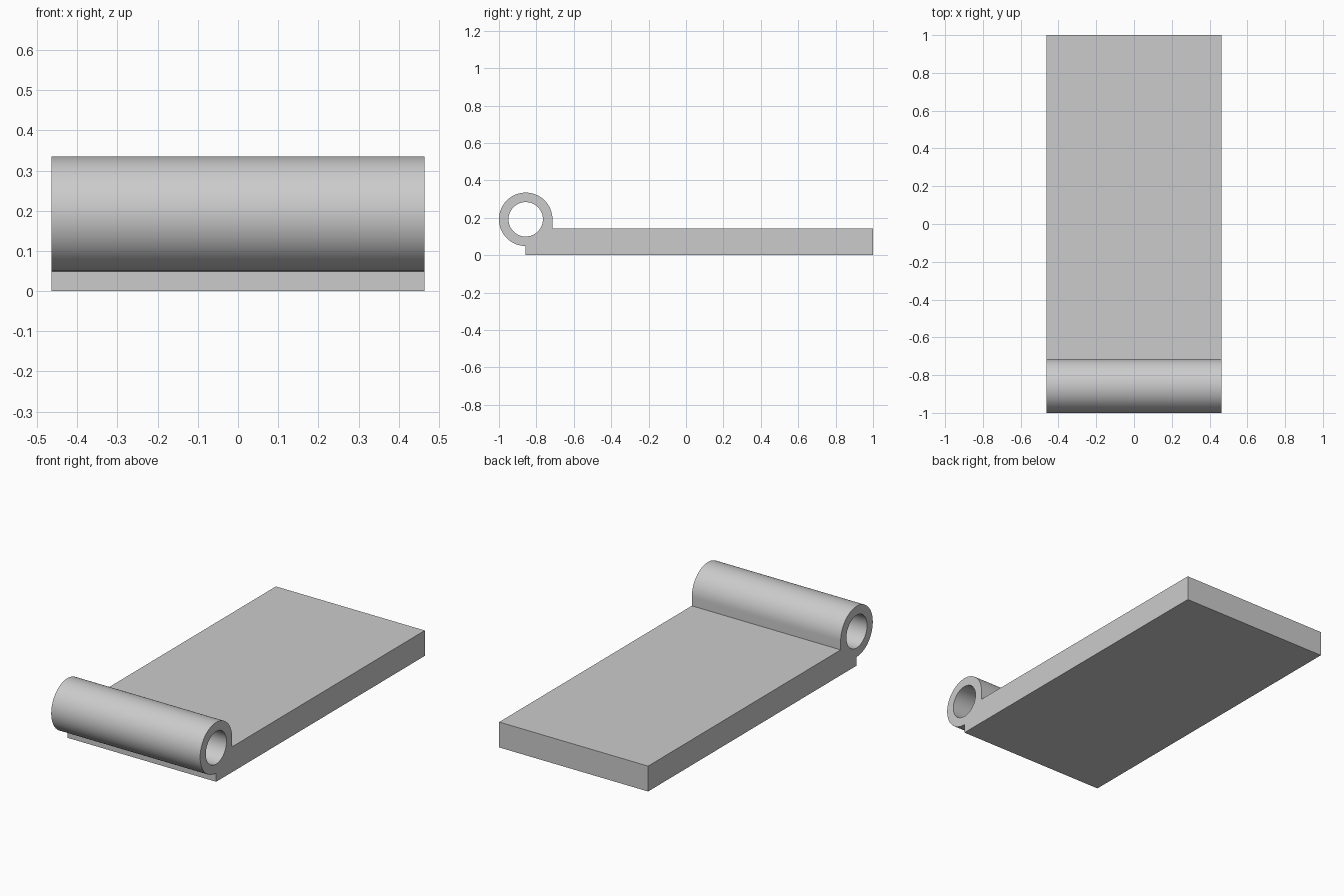
import bpy, bmesh, math

cube = bpy.data.objects.get("Cube")
if cube:
    bpy.data.objects.remove(cube, do_unlink=True)

HALF_WIDTH = 0.464
THICK = 0.143          # plate thickness
CY, CZ = -0.857, 0.192  # barrel axis
R_OUT, R_IN = 0.143, 0.092
STEPS = 64             # segments in a full turn

# Grey metal
grey = bpy.data.materials.new("grey_metal")
grey.use_nodes = True
colour = (0.6, 0.6, 0.6, 1)
grey.diffuse_color = colour
grey.node_tree.nodes["Principled BSDF"].inputs["Base Color"].default_value = colour


def arc(radius, steps):
    """Points (y, z) around the barrel axis, starting on the plate side."""
    return [(CY + radius * math.cos(math.tau * i / STEPS),
             CZ + radius * math.sin(math.tau * i / STEPS)) for i in range(steps)]


# Side profile: three quarters of the barrel, then the plate outline
outline = arc(R_OUT, STEPS * 3 // 4 + 1)
outline += [(CY, 0), (1, 0), (1, THICK), (CY + R_OUT, THICK)]
pin_hole = arc(R_IN, STEPS)

# Fill the profile around the hole and extrude it across the width
bm = bmesh.new()
for loop in (outline, pin_hole):
    verts = [bm.verts.new((-HALF_WIDTH, y, z)) for y, z in loop]
    for a, b in zip(verts, verts[1:] + verts[:1]):
        bm.edges.new((a, b))
bmesh.ops.triangle_fill(bm, use_beauty=True, edges=bm.edges[:])
ext = bmesh.ops.extrude_face_region(bm, geom=bm.faces[:], use_keep_orig=True)
new_verts = [g for g in ext["geom"] if isinstance(g, bmesh.types.BMVert)]
bmesh.ops.translate(bm, verts=new_verts, vec=(2 * HALF_WIDTH, 0, 0))
bmesh.ops.recalc_face_normals(bm, faces=bm.faces[:])

mesh = bpy.data.meshes.new("hinge_leaf")
bm.to_mesh(mesh)
bm.free()
mesh.materials.append(grey)
leaf = bpy.data.objects.new("hinge_leaf", mesh)
bpy.context.collection.objects.link(leaf)

# Smooth barrel, sharp plate edges
bpy.ops.object.select_all(action='DESELECT')
leaf.select_set(True)
bpy.context.view_layer.objects.active = leaf
bpy.ops.object.shade_smooth_by_angle(angle=math.radians(30))
